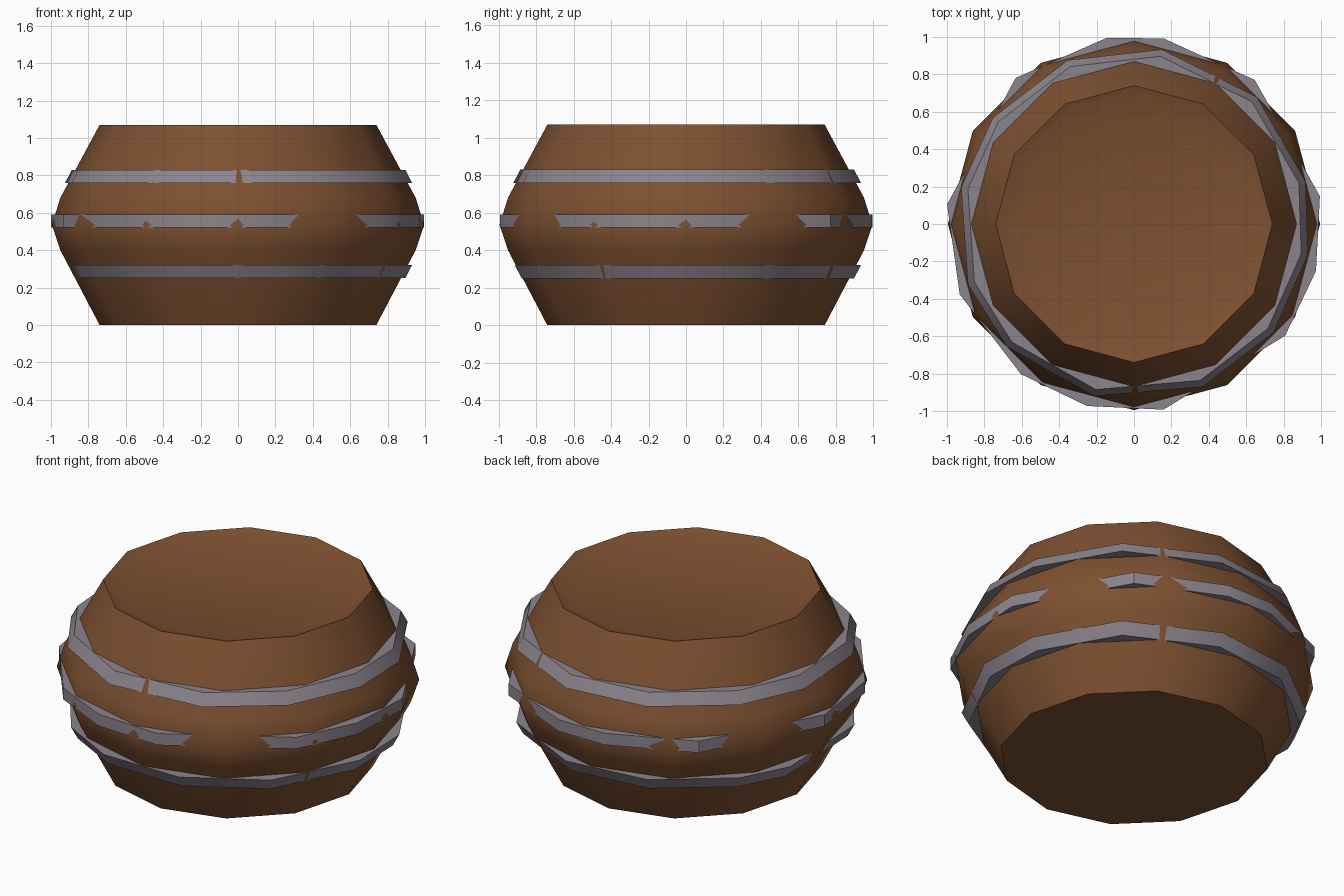
import bpy, bmesh, math

if "Cube" in bpy.data.objects:
    bpy.data.objects.remove(bpy.data.objects["Cube"])


def material(name, rgb):
    m = bpy.data.materials.new(name)
    m.diffuse_color = (*rgb, 1.0)
    m.use_nodes = True
    m.node_tree.nodes["Principled BSDF"].inputs["Base Color"].default_value = m.diffuse_color
    return m


def lathe(name, profile, mat, angles):
    """Closed low-poly solid from (radius, z) points, with corners at the given angles."""
    bm = bmesh.new()
    rings = [[bm.verts.new((r * math.cos(math.radians(a)),
                            r * math.sin(math.radians(a)), z)) for a in angles]
             for r, z in profile]
    n = len(angles)
    for low, high in zip(rings, rings[1:]):
        for i in range(n):
            j = (i + 1) % n
            bm.faces.new((low[i], low[j], high[j], high[i]))
    bm.faces.new(rings[0][::-1])
    bm.faces.new(rings[-1])
    me = bpy.data.meshes.new(name)
    bm.to_mesh(me)
    bm.free()
    me.materials.append(mat)
    ob = bpy.data.objects.new(name, me)
    bpy.context.collection.objects.link(ob)
    bpy.ops.object.select_all(action='DESELECT')
    ob.select_set(True)
    bpy.context.view_layer.objects.active = ob
    bpy.ops.object.shade_smooth_by_angle(angle=math.radians(35))
    return ob


wood = material("brown_wood", (0.205, 0.081, 0.030))
iron = material("grey_iron", (0.26, 0.23, 0.265))

# Bulging twelve-sided barrel with a shallow recessed lid
lathe("barrel_body", [(0.74, 0.0), (0.95, 0.40), (0.995, 0.535),
                      (0.95, 0.68), (0.74, 1.07), (0.645, 1.035)],
      wood, range(0, 360, 30))

# Hand-beaten hoops with uneven corners, so the staves poke through between them
lathe("upper_hoop", [(0.945, 0.76), (0.908, 0.83)], iron,
      [14, 46, 81, 112, 143, 168, 200, 224, 257, 293, 322, 350])
lathe("middle_hoop", [(1.005, 0.52), (1.005, 0.59)], iron,
      [8.5, 50, 81, 98.5, 129, 174, 202, 233, 255.5, 279, 323.5, 345.5])
lathe("lower_hoop", [(0.908, 0.25), (0.945, 0.32)], iron,
      [14, 46, 81, 112, 143, 162, 202, 230, 254, 285, 316, 350])
